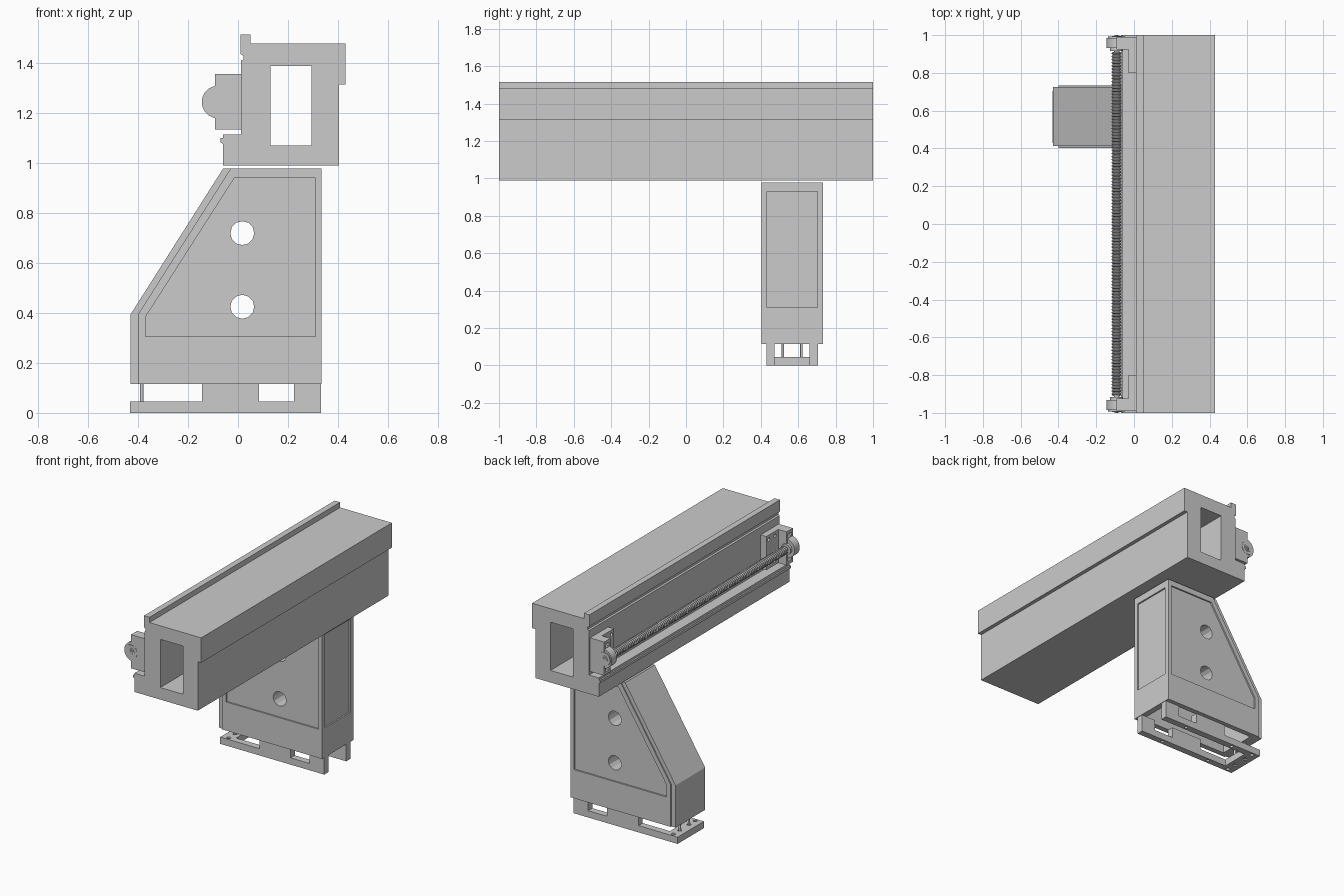
import bpy, bmesh, math
from mathutils import Matrix, Vector

if "Cube" in bpy.data.objects:
    bpy.data.objects.remove(bpy.data.objects["Cube"])


def finish(name, bm):
    bmesh.ops.recalc_face_normals(bm, faces=bm.faces)
    me = bpy.data.meshes.new(name)
    bm.to_mesh(me)
    bm.free()
    ob = bpy.data.objects.new(name, me)
    bpy.context.collection.objects.link(ob)
    return ob


def prism(name, pts, y0, y1):
    """Extrude an (x, z) profile along y."""
    bm = bmesh.new()
    f = bm.faces.new([bm.verts.new((x, y0, z)) for x, z in pts])
    r = bmesh.ops.extrude_face_region(bm, geom=[f])
    vs = [v for v in r['geom'] if isinstance(v, bmesh.types.BMVert)]
    bmesh.ops.translate(bm, verts=vs, vec=(0, y1 - y0, 0))
    return finish(name, bm)


def box(name, x0, x1, y0, y1, z0, z1):
    return prism(name, [(x0, z0), (x1, z0), (x1, z1), (x0, z1)], y0, y1)


def cyl(name, p, q, r, n=24):
    """Cylinder between two points."""
    p, q = Vector(p), Vector(q)
    bm = bmesh.new()
    rot = (q - p).to_track_quat('Z', 'Y').to_matrix().to_4x4()
    bmesh.ops.create_cone(bm, cap_ends=True, segments=n, radius1=r, radius2=r,
                          depth=(q - p).length,
                          matrix=Matrix.Translation((p + q) / 2) @ rot)
    return finish(name, bm)


def cut(ob, *cutters):
    for c in cutters:
        m = ob.modifiers.new("cut", 'BOOLEAN')
        m.operation, m.solver, m.object = 'DIFFERENCE', 'EXACT', c
        bpy.context.view_layer.objects.active = ob
        bpy.ops.object.modifier_apply(modifier=m.name)
        bpy.data.objects.remove(c)
    return ob


def smooth(ob):
    bpy.ops.object.select_all(action='DESELECT')
    ob.select_set(True)
    bpy.context.view_layer.objects.active = ob
    bpy.ops.object.shade_smooth_by_angle(angle=math.radians(31))


# Hollow cross beam with guide rails
beam = prism("cross_beam", [
    (-.06, .99), (.405, .99), (.405, 1.315), (.43, 1.315), (.43, 1.48),
    (.05, 1.48), (.05, 1.515), (.01, 1.515), (.01, 1.437), (.022, 1.43),
    (.022, 1.415), (.012, 1.41), (.012, 1.115), (-.06, 1.115), (-.06, 1.1),
    (-.07, 1.1), (-.07, 1.083), (-.06, 1.077)], -1, 1)
cut(beam, box("beam_hole", .13, .295, -1.1, 1.1, 1.07, 1.39))

# Column: hollow casting with recessed panels and two through holes
Y0, Y1 = .403, .732
HOLES = [(.017, .72), (.017, .425)]
cavity = prism("cavity", [(-.36, .1), (.295, .1), (.295, .93),
                          (-.01, .93), (-.36, .385)], Y0 + .035, Y1 - .035)
cut(cavity, *[cyl("boss", (x, .3, z), (x, .8, z), .065, 12) for x, z in HOLES])
column = prism("column", [(-.40, .115), (.335, .115), (.335, .978),
                          (-.03, .978), (-.40, .395)], Y0, Y1)
cut(column, cavity)
panel = [(-.37, .305), (.31, .305), (.31, .94), (-.015, .94), (-.37, .385)]
cut(column,
    prism("panel_a", panel, Y0 - .05, Y0 + .01),
    prism("panel_b", panel, Y1 - .01, Y1 + .05),
    box("panel_c", .325, .4, .433, .702, .31, .93),
    *[cyl("hole", (x, .3, z), (x, .8, z), .048, 12) for x, z in HOLES])

# Narrower edge strip along the sloping face
prism("column_edge", [(-.43, .115), (-.40, .115), (-.40, .395), (-.03, .978),
                      (-.06, .978), (-.43, .395)], Y0 + .01, Y1 - .008)

# Foot frame: U-shaped plate, with spacer blocks up to the column
foot = box("foot_frame", -.432, .332, .43, .705, 0, .045)
cut(foot, box("foot_gap", -.345, .4, .474, .661, -.1, .1))
bolts = [(-.385, y) for y in (.452, .518, .617, .683)]
cut(foot, *[cyl("bolt_hole", (x, y, -.1), (x, y, .1), .013, 12) for x, y in bolts],
    *[cyl("bolt_hole", (x, y, -.1), (x, y, .04), .011, 12)
      for x in (-.22, .15) for y in (.452, .683)])
for y0, y1 in ((.43, .474), (.661, .705)):
    for x0, x1 in ((-.145, .085), (.225, .332)):
        box("foot_spacer", x0, x1, y0, y1, .044, .116)
for x, y in bolts[1:3]:
    cyl("levelling_bolt", (x, y, .005), (x, y, .125), .007, 12)

# Lead screw, lathed with fine threads
SX, SZ = -.092, 1.245
prof = [(-.985, .015), (-.91, .015), (-.91, .021)]
N = 110
for i in range(N):
    y = -.91 + 1.82 * (i + .25) / N
    prof += [(y, .021), (y + .004, .027), (y + .008, .027), (y + .012, .021)]
prof += [(.91, .021), (.91, .015), (.985, .015)]
bm = bmesh.new()
S = 20
rings = [[bm.verts.new((SX + r * math.cos(2 * math.pi * k / S), y,
                        SZ + r * math.sin(2 * math.pi * k / S))) for k in range(S)]
         for y, r in prof]
for a, b in zip(rings, rings[1:]):
    for k in range(S):
        bm.faces.new((a[k], a[(k + 1) % S], b[(k + 1) % S], b[k]))
bm.faces.new(rings[0])
bm.faces.new(rings[-1])
smooth(finish("lead_screw", bm))

# Bearing brackets at both ends
for s in (-1, 1):
    def span(a, b):
        return sorted((s * a, s * b))
    # mounting plate with bolt holes
    plate = box("bracket_plate", -.03, .013, *span(.8, .99), 1.135, 1.358)
    cut(plate, *[cyl("bolt_hole", (-.1, s * y, z), (-.012, s * y, z), .012, 12)
                 for y in (.825, .89) for z in (1.165, 1.328)])
    # arm with relief pockets above and below the bearing
    arm = box("bracket_arm", -.092, -.029, *span(.925, .99), 1.135, 1.358)
    for z0, z1 in ((1.155, 1.18), (1.313, 1.338)):
        cut(arm, box("pocket", -.12, -.065, *span(.94, .975), z0, z1))
    # rounded bearing housing
    smooth(cyl("bearing_housing", (-.08, s * .932, SZ), (-.08, s * .986, SZ), .065, 32))
    # stepped end cap
    for r, y in ((.045, .992), (.025, .995), (.015, .998), (.006, 1.0)):
        smooth(cyl("bearing_cap", (SX, s * .95, SZ), (SX, s * y, SZ), r, 24))
    smooth(cyl("bearing_collar", (SX, s * .915, SZ), (SX, s * .95, SZ), .035, 24))
